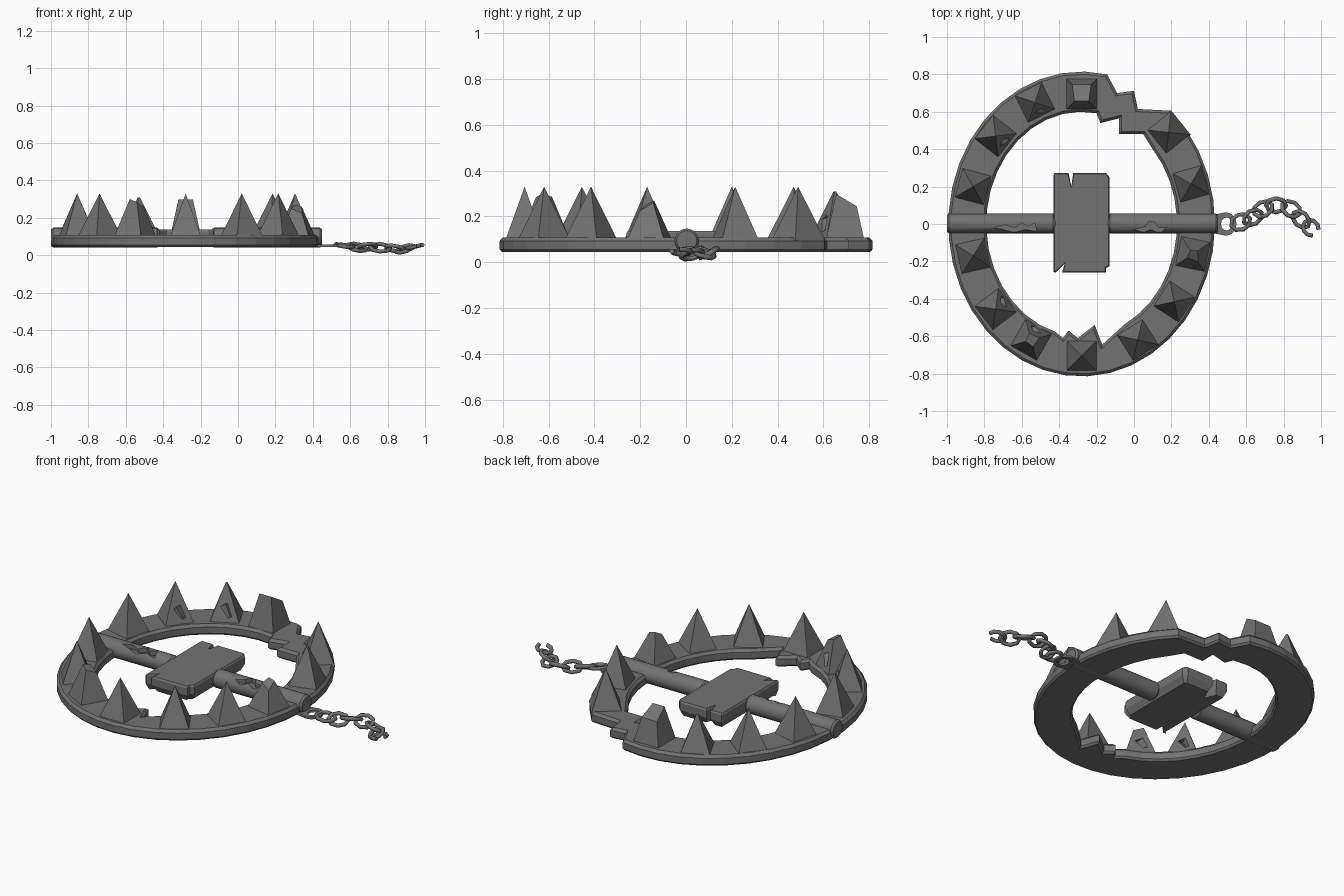
import bpy, bmesh
from math import sin, cos, radians, atan2, pi
from mathutils import Vector, Matrix

if "Cube" in bpy.data.objects:
    bpy.data.objects.remove(bpy.data.objects["Cube"])

CX = -0.28  # ring centre in x
iron = bpy.data.materials.new("dark_iron")
iron.diffuse_color = (0.17, 0.17, 0.17, 1)
iron.use_nodes = True
iron.node_tree.nodes["Principled BSDF"].inputs["Base Color"].default_value = iron.diffuse_color


def finish(name, bm):
    bmesh.ops.recalc_face_normals(bm, faces=bm.faces[:])
    me = bpy.data.meshes.new(name)
    bm.to_mesh(me)
    bm.free()
    me.materials.append(iron)
    ob = bpy.data.objects.new(name, me)
    bpy.context.collection.objects.link(ob)
    return ob


def arc(cx, rx, ry, a0, a1, n):
    return [(cx + rx * cos(radians(a0 + (a1 - a0) * i / n)),
             ry * sin(radians(a0 + (a1 - a0) * i / n))) for i in range(n + 1)]


def offset(pts, d):
    """Move a counter-clockwise outline to its left by d."""
    out = []
    for i, p in enumerate(pts):
        p, a, c = Vector(p), Vector(pts[i - 1]), Vector(pts[(i + 1) % len(pts)])
        e, f = (p - a).normalized(), (c - p).normalized()
        n1, n2 = Vector((-e.y, e.x)), Vector((-f.y, f.x))
        out.append(p + (n1 + n2) * d / max(1 + n1.dot(n2), 0.5))
    return out


def prism(name, loops, profile):
    """Solid from an outline (plus optional hole); profile = (z, inset) levels."""
    bm = bmesh.new()
    caps = [[], []]
    for k, pts in enumerate(loops):
        rings = [[bm.verts.new((p[0], p[1], z)) for p in offset(pts, -d if k else d)]
                 for z, d in profile]
        n = len(pts)
        for lo, hi in zip(rings, rings[1:]):
            for i in range(n):
                j = (i + 1) % n
                bm.faces.new((lo[i], lo[j], hi[j], hi[i]))
        for cap, r in zip(caps, (rings[0], rings[-1])):
            cap += [bm.edges.get((r[i], r[(i + 1) % n])) for i in range(n)]
    for cap in caps:
        bmesh.ops.triangle_fill(bm, edges=cap, use_beauty=True)
    return finish(name, bm)


def cut(ob, cutter):
    m = ob.modifiers.new("chip", 'BOOLEAN')
    m.operation, m.solver, m.object = 'DIFFERENCE', 'EXACT', cutter
    bpy.context.view_layer.objects.active = ob
    bpy.ops.object.modifier_apply(modifier=m.name)
    bpy.data.objects.remove(cutter)


# Jaw ring with its ragged break at the back and splinters at the front
outer = arc(CX, 0.713, 0.815, 79, 408, 34) + [(0.02, 0.615), (0.0, 0.712), (-0.09, 0.70)]
inner = (arc(CX, 0.51, 0.60, 81, 254, 17)
         + [(-0.38, -0.61), (-0.35, -0.57), (-0.30, -0.61), (-0.21, -0.54), (-0.17, -0.645)]
         + arc(CX, 0.51, 0.60, 297, 402, 11)
         + [(0.05, 0.48), (-0.08, 0.48), (-0.08, 0.565), (-0.18, 0.54)])
prism("jaw_ring", [outer, inner],
      [(0.045, 0.01), (0.056, 0), (0.093, 0), (0.108, 0.014)])

# Trigger plate with cracked edges and a tapered underside
plate = [(-0.43, -0.255), (-0.42, -0.26), (-0.37, -0.21), (-0.385, -0.26), (-0.15, -0.26),
         (-0.15, -0.235), (-0.13, -0.225), (-0.13, 0.25), (-0.15, 0.272), (-0.325, 0.272),
         (-0.335, 0.20), (-0.35, 0.272), (-0.425, 0.272), (-0.43, 0.26)]
prism("trigger_plate", [plate], [(0.047, 0.02), (0.085, 0.0), (0.128, 0.0), (0.137, 0.006)])

# Cross bars with a jagged crack in each
left_crack = [(-0.75, -0.02), (-0.70, -0.03), (-0.64, -0.045), (-0.58, -0.03), (-0.52, -0.04),
              (-0.53, 0.005), (-0.57, -0.015), (-0.60, 0.008), (-0.64, -0.022), (-0.69, -0.005)]
right_crack = [(0.0, -0.03), (0.05, -0.045), (0.09, -0.03), (0.14, -0.05), (0.17, -0.02),
               (0.13, -0.02), (0.11, 0.01), (0.08, 0.015), (0.06, -0.015)]
for name, x0, x1, crack in (("left_bar", -1.0, -0.42, left_crack),
                            ("right_bar", -0.14, 0.45, right_crack)):
    bm = bmesh.new()
    prof = [(x0, 0.044), (x0 + 0.012, 0.053), (x1 - 0.012, 0.053), (x1, 0.044)]
    n = 20
    rings = [[bm.verts.new((x, 0.003 + r * cos(2 * pi * i / n), 0.094 + r * sin(2 * pi * i / n)))
              for i in range(n)] for x, r in prof]
    for a, b in zip(rings, rings[1:]):
        for i in range(n):
            bm.faces.new((a[i], a[(i + 1) % n], b[(i + 1) % n], b[i]))
    bm.faces.new(rings[0])
    bm.faces.new(rings[-1])
    bar = finish(name, bm)
    cut(bar, prism("crack", [crack], [(0.12, 0), (0.2, 0)]))
    bpy.ops.object.select_all(action='DESELECT')
    bar.select_set(True)
    bpy.ops.object.shade_smooth_by_angle(angle=radians(30))


# Teeth: x, y, half width at top, height, cutting-plane normal, chipped
teeth = [(-0.28, 0.695, 0.036, 0.31, (0, 0.6, 1), False),
         (-0.53, 0.65, 0.004, 0.31, None, True),
         (-0.74, 0.47, 0, 0.33, None, True),
         (-0.86, 0.20, 0, 0.33, None, False),
         (-0.86, -0.17, 0, 0.33, None, False),
         (-0.74, -0.455, 0, 0.33, None, True),
         (-0.55, -0.62, 0.015, 0.32, (0.5, 0.1, 1), True),
         (-0.28, -0.705, 0, 0.33, None, False),
         (0.02, -0.62, 0, 0.33, None, False),
         (0.215, -0.415, 0, 0.33, None, False),
         (0.315, -0.16, 0.01, 0.29, (0.2, -0.6, 1), False),
         (0.305, 0.215, 0, 0.33, None, False),
         (0.185, 0.49, 0, 0.33, None, False)]
for i, (x, y, top, h, plane, chipped) in enumerate(teeth):
    turn = atan2(y / 0.81 ** 2, (x - CX) / 0.71 ** 2)
    z0 = 0.095
    bm = bmesh.new()
    bmesh.ops.create_cone(bm, cap_ends=True, segments=4, radius1=0.084 * 2 ** 0.5,
                          radius2=top * 2 ** 0.5, depth=h - z0,
                          matrix=Matrix.Translation((x, y, (h + z0) / 2))
                          @ Matrix.Rotation(turn + pi / 4, 4, 'Z'))
    bmesh.ops.remove_doubles(bm, verts=bm.verts[:], dist=1e-4)
    if plane:
        g = bm.verts[:] + bm.edges[:] + bm.faces[:]
        r = bmesh.ops.bisect_plane(bm, geom=g, plane_co=(x, y, h - 0.035),
                                   plane_no=plane, clear_outer=True)
        bmesh.ops.edgeloop_fill(bm, edges=[e for e in r["geom_cut"]
                                           if isinstance(e, bmesh.types.BMEdge)])
    tooth = finish(f"tooth_{i + 1}", bm)
    if chipped:
        d = Vector((cos(turn), sin(turn), 0)) * -0.047
        bm = bmesh.new()
        bmesh.ops.create_cone(bm, cap_ends=True, segments=3, radius1=0.06, radius2=0, depth=0.09,
                              matrix=Matrix.Translation((x + d.x, y + d.y, 0.185))
                              @ Matrix.Rotation(turn + 0.3, 4, 'Z') @ Matrix.Rotation(1.2, 4, 'Y'))
        cut(tooth, finish("chip", bm))

# Chain eye tab at the end of the bar
prism("chain_eye", [arc(0.49, 0.058, 0.062, -110, 110, 12) + [(0.40, 0.045), (0.40, -0.045)],
                    arc(0.495, 0.03, 0.035, 0, 330, 11)],
      [(0.045, 0), (0.058, 0)])

# Chain links; the last one is broken open
path = [(0.57, 0.01, 0.05), (0.635, 0.035, 0.042), (0.69, 0.08, 0.045), (0.76, 0.10, 0.04),
        (0.84, 0.08, 0.036), (0.893, 0.025, 0.034), (0.945, -0.02, 0.046)]
for i, p in enumerate(path):
    a, b = Vector(path[max(i - 1, 0)]), Vector(path[min(i + 1, len(path) - 1)])
    last = i == len(path) - 1
    rot = (b - a).to_track_quat('X', 'Z').to_matrix().to_4x4()
    tilt = 0.15 if i in (0, len(path) - 1) else (0.5 if i % 2 else -0.4)
    mat = Matrix.Translation(p) @ rot @ Matrix.Rotation(tilt, 4, 'X')
    cu = bpy.data.curves.new(f"chain_link_{i + 1}", 'CURVE')
    cu.dimensions, cu.bevel_depth, cu.bevel_resolution = '3D', 0.0115, 1
    cu.use_fill_caps = True
    cu.materials.append(iron)
    pts = arc(0, 0.045, 0.04, 30, 320, 8) if last else arc(0, 0.054, 0.042, 0, 315, 7)
    sp = cu.splines.new('POLY')
    sp.points.add(len(pts) - 1)
    for q, (u, v) in zip(sp.points, pts):
        q.co = (*(mat @ Vector((u, v, 0))), 1)
    sp.use_cyclic_u = not last
    ob = bpy.data.objects.new(cu.name, cu)
    bpy.context.collection.objects.link(ob)
